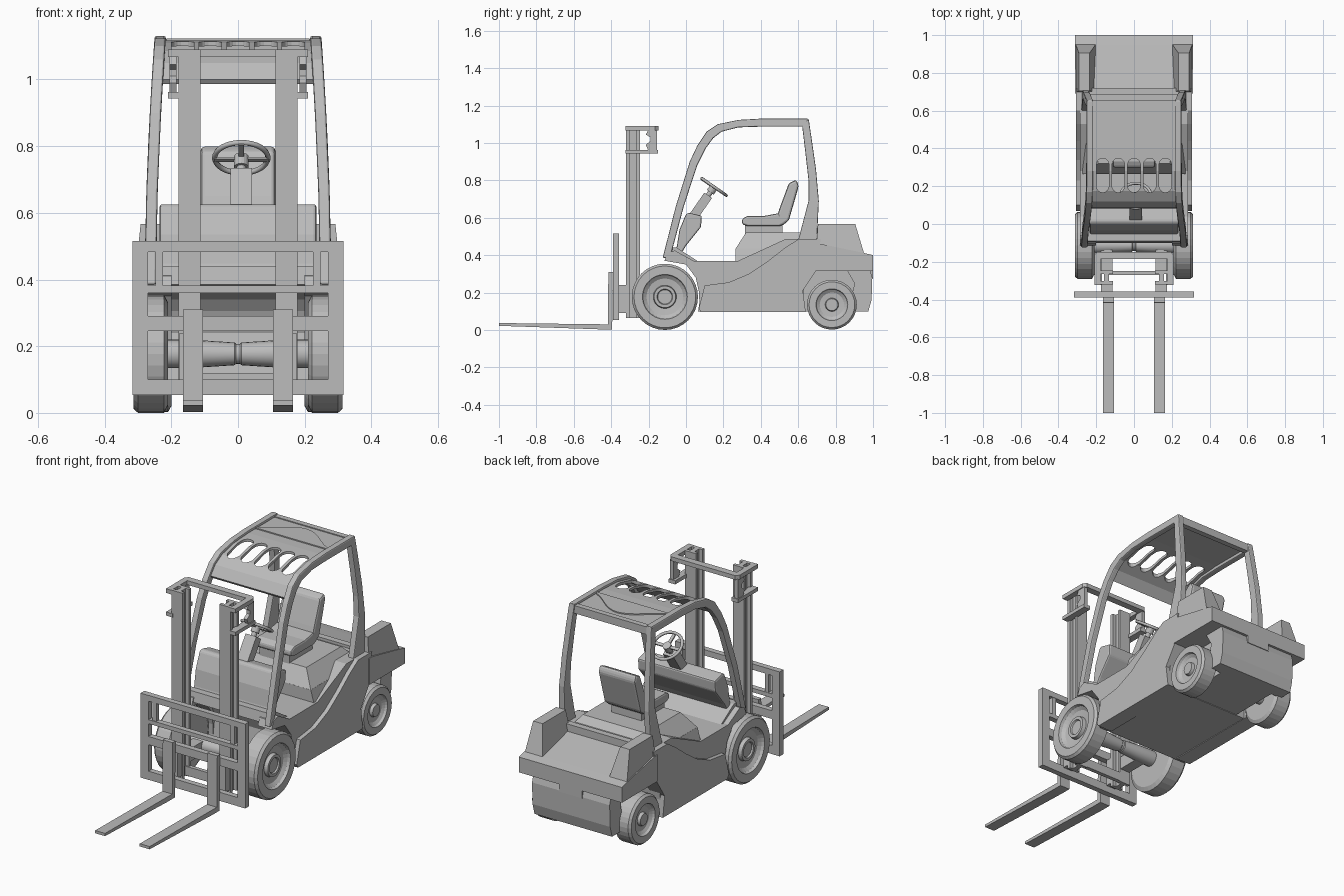
import bpy, bmesh, math
from mathutils import Matrix, Vector

if "Cube" in bpy.data.objects:
    bpy.data.objects.remove(bpy.data.objects["Cube"])

grey = bpy.data.materials.new("plain grey")
grey.diffuse_color = (0.5, 0.5, 0.5, 1)
grey.use_nodes = True
grey.node_tree.nodes["Principled BSDF"].inputs["Base Color"].default_value = grey.diffuse_color


def finish(name, bm, mirror=False, bevel=0, smooth=None):
    bmesh.ops.recalc_face_normals(bm, faces=bm.faces)
    me = bpy.data.meshes.new(name)
    bm.to_mesh(me)
    bm.free()
    me.materials.append(grey)
    if smooth:
        me.polygons.foreach_set("use_smooth", [True] * len(me.polygons))
        me.set_sharp_from_angle(angle=math.radians(smooth))
    ob = bpy.data.objects.new(name, me)
    bpy.context.collection.objects.link(ob)
    if bevel:
        m = ob.modifiers.new("bevel", "BEVEL")
        m.width, m.segments, m.limit_method = bevel, 2, "ANGLE"
    if mirror:
        ob.modifiers.new("mirror", "MIRROR")
    return ob


def extrude(name, pts, a, b, axis="X", **kw):
    """Extrude a profile: (y, z) points along X, or (x, y) points along Z."""
    bm = bmesh.new()
    place = (lambda p, t: (t, *p)) if axis == "X" else (lambda p, t: (*p, t))
    lo = [bm.verts.new(place(p, a)) for p in pts]
    hi = [bm.verts.new(place(p, b)) for p in pts]
    bm.faces.new(lo)
    bm.faces.new(hi)
    for i in range(len(pts)):
        j = (i + 1) % len(pts)
        bm.faces.new((lo[i], lo[j], hi[j], hi[i]))
    return finish(name, bm, **kw)


def frustum(name, lo, hi, **kw):
    """Block between two rectangles (x0, x1, y0, y1, z)."""
    bm = bmesh.new()
    rings = [[bm.verts.new(p) for p in ((x0, y0, z), (x1, y0, z), (x1, y1, z), (x0, y1, z))]
             for x0, x1, y0, y1, z in (lo, hi)]
    bm.faces.new(rings[0])
    bm.faces.new(rings[1])
    for i in range(4):
        j = (i + 1) % 4
        bm.faces.new((rings[0][i], rings[0][j], rings[1][j], rings[1][i]))
    return finish(name, bm, **kw)


def box(name, x0, x1, y0, y1, z0, z1, **kw):
    return frustum(name, (x0, x1, y0, y1, z0), (x0, x1, y0, y1, z1), **kw)


def strip(name, outer, inner, xs, **kw):
    """Bent bar from paired (y, z) edges; xs(z) gives its two x values."""
    bm = bmesh.new()
    rings = []
    for o, i in zip(outer, inner):
        (a, b), (c, d) = xs(o[1]), xs(i[1])
        rings.append([bm.verts.new(p) for p in ((a, *o), (b, *o), (d, *i), (c, *i))])
    bm.faces.new(rings[0])
    bm.faces.new(rings[-1])
    for r, q in zip(rings, rings[1:]):
        for i in range(4):
            j = (i + 1) % 4
            bm.faces.new((r[i], r[j], q[j], q[i]))
    return finish(name, bm, **kw)


def lathe(name, prof, y, z, n=32, **kw):
    """Turn an (x, radius) profile about an axis along X."""
    bm = bmesh.new()
    vs = [bm.verts.new((x, y, z + r)) for x, r in prof]
    es = [bm.edges.new(e) for e in zip(vs, vs[1:])]
    bmesh.ops.spin(bm, geom=vs + es, cent=(0, y, z), axis=(1, 0, 0), angle=2 * math.pi, steps=n)
    bmesh.ops.remove_doubles(bm, verts=bm.verts, dist=1e-4)
    return finish(name, bm, **kw)


# forks and carriage frame
extrude("fork", [(-1, .037), (-1, .022), (-.45, .003), (-.395, .003), (-.39, .31), (-.415, .31), (-.418, .03)],
        .105, .165, mirror=True)
for name, z0, z1 in (("carriage_top_bar", .483, .515), ("carriage_upper_bar", .36, .382),
                     ("carriage_middle_bar", .245, .29), ("carriage_bottom_bar", .053, .1)):
    box(name, -.272, .272, -.389, -.358, z0, z1)
box("carriage_side", .27, .317, -.39, -.357, .053, .515, mirror=True)
box("carriage_post", .225, .247, -.385, -.36, .38, .485, mirror=True)
box("carriage_bracket", .115, .175, -.36, -.31, .09, .24, mirror=True)

# mast rails with an I section, top bridge and guides
a, b, f, g = .112, .178, -.321, -.246
rail = [(a, f), (b, f), (b, f + .018), (.158, f + .018), (.158, g - .018), (b, g - .018),
        (b, g), (a, g), (a, g - .018), (.132, g - .018), (.132, f + .018), (a, f + .018)]
extrude("mast_rail", rail, .065, 1.09, axis="Z", mirror=True)
bridge = [(.178, -.323), (.21, -.323), (.21, -.165), (.195, -.147), (-.195, -.147), (-.21, -.165), (-.21, -.323),
          (-.178, -.323), (-.178, -.185), (.178, -.185)]
extrude("mast_top_bridge", bridge, 1.067, 1.09, axis="Z")
box("mast_lower_arm", .17, .21, -.323, -.15, .943, .963, mirror=True)
extrude("mast_guide", [(-.155, .955), (-.2, .955), (-.215, .99), (-.19, 1.01), (-.19, 1.03), (-.215, 1.045),
                       (-.2, 1.07), (-.155, 1.07)], .185, .205, mirror=True)
box("mast_foot_beam", -.135, .135, -.27, -.248, .07, .12)
box("mast_axle_mount", .115, .175, -.25, -.1, .14, .21, mirror=True)

# wheels and axles
lathe("front_wheel", [(.21, 0), (.21, .155), (.222, .177), (.3, .177), (.313, .165), (.313, .12), (.298, .115),
                      (.285, .098), (.28, .062), (.3, .058), (.3, .042), (.292, .038), (.292, 0)],
      -.113, .177, mirror=True)
lathe("rear_wheel", [(.2, 0), (.2, .115), (.21, .133), (.288, .133), (.3, .122), (.3, .085), (.288, .08),
                     (.278, .065), (.276, .036), (.292, .032), (.292, 0)], .78, .135, mirror=True)
lathe("front_axle", [(0, .03), (.006, .03), (.01, .034), (.1, .04), (.18, .043), (.215, .043)],
      -.113, .177, 20, mirror=True, smooth=30)
lathe("rear_axle", [(-.21, 0), (-.21, .03), (.21, .03), (.21, 0)], .78, .135, 16)

# chassis: inner body with floor, outer side panels swooping up to the rear
extrude("inner_body", [(.065, .1), (.62, .097), (.64, .3), (.7, .485), (.53, .485), (.28, .37), (.03, .37), (.085, .24)],
        -.285, .285)
extrude("side_panel", [(.068, .115), (.08, .095), (.64, .095), (.625, .21), (.695, .316), (.72, .485), (.6, .485),
                       (.53, .44), (.44, .37), (.34, .302), (.23, .255), (.1, .238)], .22, .308, mirror=True)
frustum("seat_hood_lower", (-.275, .275, .265, .7, .365), (-.255, .255, .265, .7, .435))
frustum("seat_hood_upper", (-.255, .255, .265, .7, .434), (-.19, .19, .32, .62, .52))

# front cowl, fenders and dashboard
extrude("front_cowl", [(-.1, .385), (-.09, .44), (-.05, .44), (.06, .37), (.07, .29), (.03, .34)], -.255, .255)
extrude("front_fender", [(-.115, .37), (-.1, .41), (-.06, .425), (.04, .37), (.085, .29), (.095, .2), (.072, .115),
                         (.07, .2), (.052, .28), (0, .35)], .2, .285, mirror=True)
extrude("dashboard", [(-.09, .4), (-.05, .44), (-.035, .535), (.0, .62), (.015, .627), (.085, .61), (.08, .55), (.0, .45),
                      (-.03, .4)], -.235, .235, bevel=.01)

# steering column and wheel, tilted together
tilt = Matrix.Translation((.01, .15, .765)) @ Matrix.Rotation(-.607, 4, "X")
bm = bmesh.new()
N, M = 32, 8
ring = [[bm.verts.new(((.08 + .008 * math.cos(v)) * math.cos(u), (.08 + .008 * math.cos(v)) * math.sin(u),
                       .008 * math.sin(v))) for v in (2 * math.pi * j / M for j in range(M))]
        for u in (2 * math.pi * i / N for i in range(N))]
for i in range(N):
    for j in range(M):
        k, m = (i + 1) % N, (j + 1) % M
        bm.faces.new((ring[i][j], ring[k][j], ring[k][m], ring[i][m]))
bm.transform(tilt)
finish("steering_wheel", bm, smooth=50)
bm = bmesh.new()
for ang in (math.pi / 6 * 0, math.pi, -math.pi / 2):
    m = Matrix.Rotation(ang, 4, "Z") @ Matrix.Translation((.042, 0, -.006)) @ Matrix.Diagonal((.08, .016, .008, 1))
    bmesh.ops.create_cube(bm, size=1, matrix=m)
for r, z0, z1 in ((.022, -.035, .004), (.014, -.1, -.03)):
    bmesh.ops.create_cone(bm, cap_ends=True, segments=16, radius1=r, radius2=r, depth=z1 - z0,
                          matrix=Matrix.Translation((0, 0, (z0 + z1) / 2)))
bmesh.ops.create_cube(bm, size=1, matrix=Matrix.Translation((0, 0, -.125)) @ Matrix.Diagonal((.065, .05, .14, 1)))
bm.transform(tilt)
finish("steering_column", bm)

# seat
box("seat_pedestal", -.09, .09, .315, .515, .515, .56)
extrude("seat_cushion", [(.3, .565), (.3, .595), (.33, .61), (.42, .61), (.5, .625), (.53, .57), (.5, .555), (.33, .555)],
        -.112, .112, bevel=.01)
extrude("seat_backrest", [(.475, .57), (.5, .65), (.55, .785), (.59, .803), (.603, .77), (.55, .585), (.51, .555)],
        -.112, .112, bevel=.012)

# rear counterweight: bumper band, sloped valley, horns and lower block
extrude("counterweight_band", [(.69, .316), (1, .316), (1, .4), (.95, .412), (.72, .46), (.69, .46)], -.312, .312)
frustum("counterweight_horn", (.2, .31, .695, .955, .4), (.235, .292, .705, .905, .566), mirror=True)
box("counterweight_front_wall", -.24, .24, .685, .72, .4, .5)
box("wheel_bay_core", -.17, .17, .6, .9, .1, .33)
extrude("lower_weight", [(.88, .12), (.9, .1), (.975, .1), (.992, .16), (.996, .28), (.985, .32), (.86, .32), (.9, .25)],
        -.235, .235)
box("tow_plate", -.07, .07, .985, 1, .275, .316)

# overhead guard: side rails, rear pillars, cross bar
def guard_x(z):
    c = .263 - .03 * max(0, (z - .385) / .745) ** 1.8
    return c - .017, c + .017


strip("guard_front_rail",
      [(-.125, .385), (-.055, .66), (.02, .9), (.06, .985), (.11, 1.06), (.17, 1.1), (.28, 1.123), (.4, 1.13), (.655, 1.13)],
      [(-.085, .385), (-.012, .66), (.06, .88), (.105, .97), (.145, 1.025), (.19, 1.06), (.28, 1.083), (.4, 1.087),
       (.64, 1.087)], guard_x, mirror=True, bevel=.006)
strip("guard_rear_pillar", [(.656, 1.129), (.672, 1.02), (.695, .86), (.71, .69), (.7, .48)],
      [(.62, 1.1), (.638, .95), (.655, .8), (.655, .69), (.6, .48)], guard_x, mirror=True, bevel=.005)
box("guard_rear_bar", -.225, .225, .625, .655, 1.08, 1.122)

# roof sheet with five rounded slots cut through
edge = [(.085, 1.0), (.12, 1.05), (.175, 1.085), (.28, 1.11), (.4, 1.117), (.645, 1.117)]
roof = strip("roof_sheet", edge, [(y + .01 * (y < .2), z - .014) for y, z in edge], lambda z: (-.225, .225))
for k in range(5):
    cx = (k - 2) * .083
    oval = [(cx + .034 * math.cos(t), (.31 if math.sin(t) > 0 else .205) + .038 * math.sin(t))
            for t in (2 * math.pi * (i + .5) / 20 for i in range(20))]
    cutter = extrude("slot_cutter", oval, .9, 1.3, axis="Z")
    cutter.hide_render = True
    mod = roof.modifiers.new("slot", "BOOLEAN")
    mod.operation, mod.object, mod.solver = "DIFFERENCE", cutter, "EXACT"
    bpy.context.view_layer.objects.active = roof
    bpy.ops.object.modifier_apply(modifier=mod.name)
    bpy.data.objects.remove(cutter)
bell = [(x / 100, .475 + .12 * (.5 + .5 * math.cos(math.pi * x / 21)) ** .7) for x in range(21, -22, -3)]
extrude("roof_raised_panel", [(-.215, .46), (.215, .46)] + bell, 1.112, 1.123, axis="Z")
